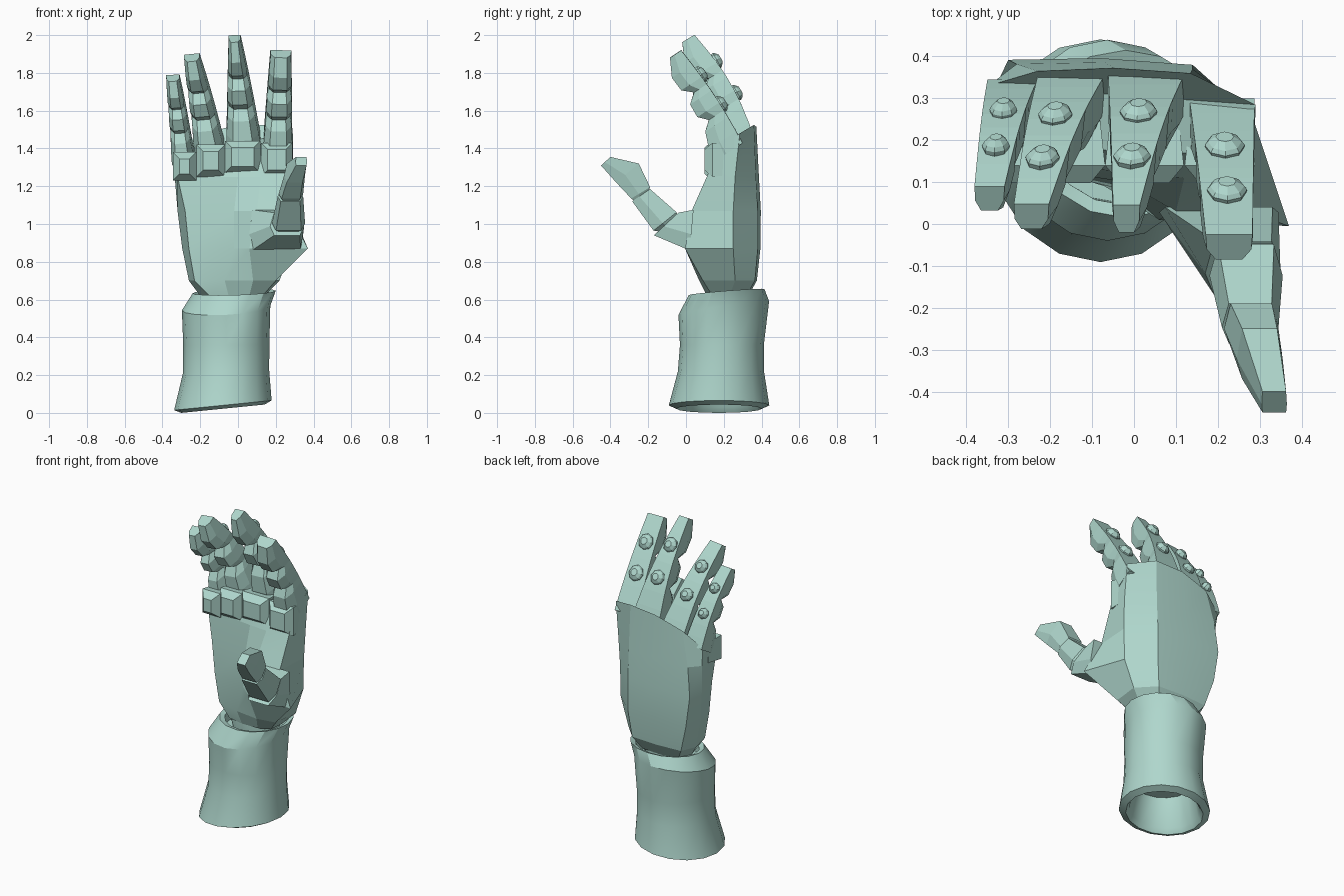
import bpy, bmesh, math
from mathutils import Vector

if "Cube" in bpy.data.objects:
    bpy.data.objects.remove(bpy.data.objects["Cube"])

TEAL = (0.43, 0.68, 0.61, 1.0)
mat = bpy.data.materials.new("pale_teal")
mat.use_nodes = True
mat.diffuse_color = TEAL
bsdf = next(n for n in mat.node_tree.nodes if n.type == 'BSDF_PRINCIPLED')
bsdf.inputs["Base Color"].default_value = TEAL
bsdf.inputs["Roughness"].default_value = 0.7


def loft(name, rings, smooth=None):
    """Skin a stack of equal rings, cap both ends."""
    bm = bmesh.new()
    loops = [[bm.verts.new(p) for p in ring] for ring in rings]
    count = len(loops[0])
    for low, high in zip(loops, loops[1:]):
        for i in range(count):
            j = (i + 1) % count
            bm.faces.new((low[i], low[j], high[j], high[i]))
    bm.faces.new(loops[0][::-1])
    bm.faces.new(loops[-1])
    bmesh.ops.recalc_face_normals(bm, faces=bm.faces)
    mesh = bpy.data.meshes.new(name)
    bm.to_mesh(mesh)
    bm.free()
    mesh.materials.append(mat)
    obj = bpy.data.objects.new(name, mesh)
    bpy.context.collection.objects.link(obj)
    if smooth:
        bpy.ops.object.select_all(action='DESELECT')
        obj.select_set(True)
        bpy.context.view_layer.objects.active = obj
        bpy.ops.object.shade_smooth_by_angle(angle=math.radians(smooth))
    return obj


def oval(cx, cy, rx, ry, z, tilt_x=0.0, tilt_y=0.0, sides=16):
    ring = []
    for i in range(sides):
        a = 2 * math.pi * i / sides
        dx, dy = rx * math.cos(a), ry * math.sin(a)
        ring.append((cx + dx, cy + dy, z + tilt_x * dx + tilt_y * dy))
    return ring


# Forearm cuff: recessed underneath and on top
loft("forearm_cuff", [
    oval(-.08, .175, .17, .17, .22),
    oval(-.08, .175, .2, .205, .05, .1),
    oval(-.08, .175, .22, .225, .022, .1),
    oval(-.08, .175, .258, .266, .04, .1),
    oval(-.063, .185, .228, .228, .22, .03),
    oval(-.062, .19, .228, .222, .36),
    oval(-.063, .2, .234, .24, .555, .05, .15),
    oval(-.02, .215, .22, .2, .64, .03, .08),
    oval(-.02, .215, .19, .17, .63, .03, .08),
    oval(-.03, .21, .18, .16, .56)], smooth=25)

loft("wrist_joint", [oval(-.03, .22, .13, .1, .5),
                     oval(-.03, .22, .15, .11, .58),
                     oval(-.03, .22, .15, .11, .66)], smooth=35)

# Hand sections: three palm points, thumb side, then the back from index to little finger
sections = [
    (.62, (-.15, .13), (-.05, .11), (.06, .11), (.13, .14), (.14, .23), (.08, .32), (-.17, .32), (-.2, .23)),
    (.70, (-.23, .14), (-.07, .09), (.08, .07), (.2, .09), (.22, .26), (.12, .365), (-.22, .365), (-.26, .27)),
    (.87, (-.26, .14), (-.02, .08), (.06, .01), (.37, -.005), (.28, .25), (.14, .38), (-.27, .388), (-.295, .28)),
    (1.07, (-.28, .14), (-.02, .1), (.1, .03), (.27, .03), (.285, .25), (.14, .38), (-.3, .392), (-.32, .3)),
    (1.25, (-.32, .16), (0, .12), (.12, .11), (.275, .11), (.29, .26), (.14, .37), (-.28, .382), (-.335, .32)),
]
hand = [[(x, y, s[0]) for x, y in s[1:]] for s in sections]
hand.append([(-.33, .2, 1.35), (0, .17, 1.4), (.12, .17, 1.42), (.28, .17, 1.4),
             (.29, .285, 1.48), (.135, .36, 1.525), (-.23, .365, 1.46), (-.348, .33, 1.37)])
loft("palm", [ring[:5] + ring[7:] for ring in hand], smooth=12)


def plate_ring(ring):
    """Add a slightly bowed middle to the back of the hand."""
    edge, ridge, far, side = [Vector(p) for p in ring[4:]]
    middle = (ridge + far) / 2 + Vector((0, .01, .022 if ring is hand[-1] else 0))
    return [edge, ridge, middle, far, side]


loft("back_plate", [plate_ring(ring) for ring in hand], smooth=18)


# Knuckle pads across the top of the palm
def pad_ring(x, half, low, high, y, inset):
    return [(x - half + inset, y, low + inset), (x + half - inset, y, low + inset),
            (x + half - inset, y, high - inset), (x - half + inset, y, high - inset)]


names = ("little", "ring", "middle", "index")
pads = ((-.283, .062, 1.23, 1.38), (-.145, .076, 1.25, 1.42),
        (.025, .094, 1.27, 1.44), (.205, .084, 1.25, 1.43))
for name, pad in zip(names, pads):
    loft(name + "_knuckle_pad", [pad_ring(*pad, .25, .012), pad_ring(*pad, .14, 0),
                                 pad_ring(*pad, .098, .035)])


# Fingers: (base, tip, base half width, tip half width, knob radius, bow)
fingers = (((-.29, .345, 1.37), (-.345, .09, 1.79), .06, .036, .033, .03),
           ((-.15, .355, 1.43), (-.245, .048, 1.9), .08, .042, .041, .03),
           ((.03, .36, 1.46), (-.018, .045, 2.0), .092, .032, .045, .035),
           ((.21, .3, 1.43), (.227, -.025, 1.92), .078, .056, .048, .015))
# Along the finger: (position, depth, width factor on the palm side)
profile = ((0, .18, 1), (.12, .18, 1), (.27, .15, .95), (.34, .1, .85), (.42, .145, 1),
           (.55, .14, .98), (.62, .085, .86), (.7, .135, 1), (.84, .135, 1), (1, .075, .95))
for name, (base, tip, wide, narrow, knob, bow) in zip(names, fingers):
    base, tip = Vector(base), Vector(tip)
    along = (tip - base).normalized()
    inward = Vector((0, -along.z, along.y)).normalized()
    across = Vector((1, 0, -along.x / along.z * .5)).normalized()
    size = .7 + wide * 3.3

    def back(t):
        return base.lerp(tip, t) - inward * bow * math.sin(math.pi * t)

    rings = []
    for t, depth, factor in profile:
        half = wide + (narrow - wide) * t
        rings.append([back(t) + across * half * side + inward * depth * size * level
                      for side, level in ((-1, 0), (1, 0), (factor, .6), (.6 * factor, 1),
                                          (-.6 * factor, 1), (-factor, .6))])
    loft(name + "_finger", rings)

    # Domed knobs on the back of the finger
    for label, t in (("lower", .4), ("upper", .72)):
        dome = []
        for height, radius in ((-.02, .85), (.008, 1), (.018, .85), (.032, .45)):
            dome.append([back(t) - inward * height + knob * radius *
                         (across * math.cos(a) + along * math.sin(a))
                         for a in [math.pi * i / 4 for i in range(8)]])
        loft(f"{name}_{label}_knob", dome)


# Thumb: each ring runs from an outer edge (y, z) to an inner edge (y, z) between two x limits
def thumb_ring(x0, x1, outer, inner, slim=.12):
    (y0, z0), (y1, z1) = outer, inner
    cut = (x1 - x0) * slim
    return [(x0 + cut, y0, z0), (x1 - cut, y0, z0), (x1, y0 * .6 + y1 * .4, z0 * .6 + z1 * .4),
            (x1 - cut, y1, z1), (x0 + cut, y1, z1), (x0, y0 * .6 + y1 * .4, z0 * .6 + z1 * .4)]


loft("thumb_base", [thumb_ring(.06, .345, (.02, .86), (.04, 1.075), .05),
                    thumb_ring(.17, .35, (-.17, .94), (-.04, 1.06))])
loft("thumb_middle", [thumb_ring(.2, .335, (-.14, .96), (-.04, 1.03)),
                      thumb_ring(.18, .355, (-.172, .965), (-.05, 1.062)),
                      thumb_ring(.21, .345, (-.285, 1.12), (-.19, 1.185))])
loft("thumb_tip", [thumb_ring(.225, .335, (-.27, 1.12), (-.2, 1.17)),
                   thumb_ring(.215, .345, (-.29, 1.135), (-.19, 1.195)),
                   thumb_ring(.245, .355, (-.37, 1.22), (-.25, 1.32)),
                   thumb_ring(.305, .365, (-.45, 1.31), (-.40, 1.355), .03)])
